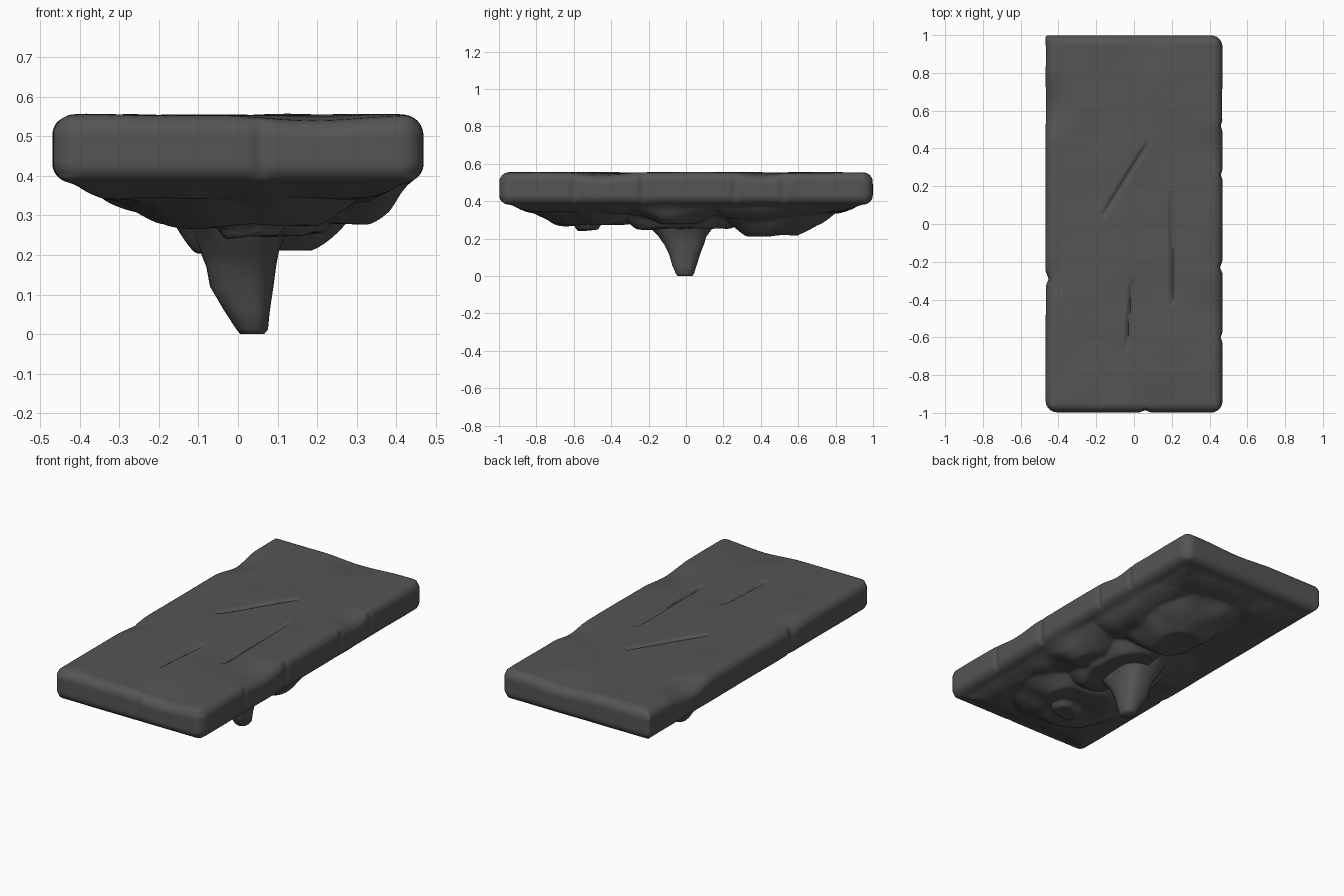
import bpy, bmesh, math
from mathutils import Vector, noise

if "Cube" in bpy.data.objects:
    bpy.data.objects.remove(bpy.data.objects["Cube"])

HX, HY, Z0, Z1 = 0.468, 0.998, 0.383, 0.553

def smooth(a, b, t):
    t = max(0.0, min(1.0, (t - a) / (b - a)))
    return t * t * (3 - 2 * t)

def finish(bm, name):
    bmesh.ops.recalc_face_normals(bm, faces=bm.faces)
    me = bpy.data.meshes.new(name)
    bm.to_mesh(me)
    bm.free()
    ob = bpy.data.objects.new(name, me)
    bpy.context.collection.objects.link(ob)
    mat = bpy.data.materials.get("dark_stone") or bpy.data.materials.new("dark_stone")
    mat.diffuse_color = (0.09, 0.09, 0.09, 1)
    mat.use_nodes = True
    mat.node_tree.nodes["Principled BSDF"].inputs["Base Color"].default_value = mat.diffuse_color
    me.materials.append(mat)
    bpy.context.view_layer.objects.active = ob
    ob.select_set(True)
    bpy.ops.object.shade_smooth_by_angle(angle=math.radians(60))
    ob.select_set(False)

# Cracks cut in the top: start, end
CRACKS = [((-0.16, 0.05), (0.07, 0.42)), ((0.20, 0.16), (0.205, -0.42)),
          ((-0.01, -0.31), (-0.035, -0.65))]
# Chips in the rim: x, y, size
CHIPS = [(0.47, 0.26, 0.012), (0.47, -0.23, 0.016), (0.47, 0.52, 0.012), (0.47, -0.6, 0.012),
         (-0.47, -0.29, 0.02), (0.06, -1.0, 0.016)]
# Worn dips along the top rim: x, y, radius, depth
DIPS = [(-0.47, 0.62, 0.20, 0.030), (0.47, 0.40, 0.16, 0.018), (0.47, -0.45, 0.22, 0.018),
        (0.20, -1.0, 0.25, 0.014), (-0.47, -0.30, 0.15, 0.012), (0.1, 1.0, 0.25, 0.012)]
# Rock lumps below: x, y, half width, half length, turn, lowest z, flat share
LUMPS = [(0.09, 0.47, 0.25, 0.34, 0.15, 0.217, 0.40),
         (0.12, 0.42, 0.32, 0.40, 0.1, 0.290, 0.40),
         (0.00, -0.50, 0.30, 0.30, -0.3, 0.275, 0.62),
         (0.03, -0.53, 0.13, 0.10, 0.2, 0.243, 0.50),
         (0.00, 0.00, 0.36, 0.30, 0.4, 0.250, 0.15),
         (-0.09, -0.02, 0.11, 0.15, 0.3, 0.205, 0.15),
         (0.10, -0.02, 0.17, 0.38, 0.0, 0.255, 0.60),
         (0.25, -0.05, 0.20, 0.27, 0.2, 0.280, 0.30)]

def crack_depth(x, y):
    best = 0
    for a, b in CRACKS:
        a, b, p = Vector(a), Vector(b), Vector((x, y))
        t = max(0, min(1, (p - a).dot(b - a) / (b - a).length_squared))
        d = (p - a - (b - a) * t).length
        taper = 0.5 + 0.5 * min(1, 6 * t, 6 * (1 - t))
        best = max(best, 0.018 * taper * max(0, 1 - d / 0.017))
    return best

def rim_wear(x, y):
    return sum(d * smooth(1, 0, math.hypot(x - cx, y - cy) / r) for cx, cy, r, d in DIPS)

def underside(x, y):
    edge = min(0.47 - abs(x), (1 - abs(y)) * 0.8)
    base = 0.042 * smooth(0.02, 0.16, edge)
    drop = base
    for i, (cx, cy, rx, ry, turn, z, flat) in enumerate(LUMPS):
        c, s = math.cos(turn), math.sin(turn)
        u = ((x - cx) * c + (y - cy) * s) / rx
        v = (-(x - cx) * s + (y - cy) * c) / ry
        d = (abs(u) ** 2.5 + abs(v) ** 2.5) ** (1 / 2.5)
        d += 0.14 * noise.noise((x * 6 + i * 7, y * 6, i))
        k = max(0, min(1, (1 - d) / (1 - flat)))
        k = 0.75 * k + 0.25 * k * k * (3 - 2 * k)
        drop = max(drop, base + (Z0 - z - base) * k)
    drop += 0.012 * noise.noise((x * 7, y * 7, 3)) * smooth(0.03, 0.12, edge)
    return drop * smooth(0.015, 0.09, edge)

# Slab with its lumpy underside: a finely divided box, rounded and carved
bm = bmesh.new()
NX, NY, NZ = 100, 200, 16
cache = {}
def vert(i, j, k):
    if (i, j, k) not in cache:
        cache[i, j, k] = bm.verts.new((HX * (2 * i / NX - 1), HY * (2 * j / NY - 1),
                                       Z0 + (Z1 - Z0) * k / NZ))
    return cache[i, j, k]
def face(*keys):
    bm.faces.new([vert(*q) for q in keys])
for i in range(NX):
    for j in range(NY):
        for k in (0, NZ):
            face((i, j, k), (i + 1, j, k), (i + 1, j + 1, k), (i, j + 1, k))
    for k in range(NZ):
        for j in (0, NY):
            face((i, j, k), (i + 1, j, k), (i + 1, j, k + 1), (i, j, k + 1))
for j in range(NY):
    for k in range(NZ):
        for i in (0, NX):
            face((i, j, k), (i, j + 1, k), (i, j + 1, k + 1), (i, j, k + 1))

for (i, j, k), v in cache.items():
    p = v.co.copy()
    # Upright corners round more in plan; the back left one stays sharp
    sharp = p.x < 0 and p.y > 0.6
    corner = 0.012 if sharp else 0.06
    flat = Vector((max(-HX + corner, min(HX - corner, p.x)),
                   max(-HY + corner, min(HY - corner, p.y)), p.z))
    off = p - flat
    if off.length > corner:
        p = flat + off.normalized() * max(abs(off.x), abs(off.y))
    # Soft top and bottom rims
    r = 0.05
    inner = Vector((max(-HX + r, min(HX - r, p.x)), max(-HY + r, min(HY - r, p.y)),
                    max(Z0 + r, min(Z1 - r, p.z))))
    off = p - inner
    plan = max(abs(off.x), abs(off.y)) if sharp else math.hypot(off.x, off.y)
    full = math.hypot(plan, off.z)
    if full > 1e-6:
        p = inner + off * (min(max(plan, abs(off.z)), r) / full)
    x, y = p.x, p.y
    wob = 0.006 * noise.noise((x * 4, y * 4, 9))
    if max(abs(x) / HX, abs(y) / HY) > 0.93:
        p.x += 0.5 * wob
        p.y += 0.3 * wob
        for cx, cy, s in CHIPS:
            f = max(0, 1 - math.hypot(x - cx, y - cy) / (2 * s))
            if abs(cx) > 0.4:
                p.x -= math.copysign(s * 0.8 * f, cx)
            else:
                p.y -= math.copysign(s * 0.8 * f, cy)
    p.z -= rim_wear(x, y) * smooth(Z0, Z1, v.co.z)
    if k == NZ:
        p.z += wob * smooth(0, 0.08, min(HX - abs(x), HY - abs(y))) - crack_depth(x, y)
    if k == 0:
        p.z -= underside(x, y)
    v.co = p
finish(bm, "slab")

# Tapered stem the slab rests on: z, centre x, centre y, half width, half depth
STEM = [(0.0, 0.036, -0.005, 0.030, 0.038), (0.012, 0.036, -0.006, 0.040, 0.048),
        (0.06, 0.024, -0.01, 0.058, 0.066), (0.12, 0.012, -0.01, 0.080, 0.085),
        (0.17, 0.01, -0.01, 0.088, 0.108), (0.21, 0.005, -0.015, 0.10, 0.128),
        (0.25, 0.0, -0.02, 0.12, 0.16), (0.30, 0.0, -0.02, 0.15, 0.19)]
bm = bmesh.new()
N = 28
rings = []
for z, cx, cy, rx, ry in STEM:
    ring = []
    for i in range(N):
        a = 2 * math.pi * i / N
        c, s = math.cos(a), math.sin(a)
        w = 1 + 0.10 * noise.noise((c * 1.5, s * 1.5, z * 6)) * min(1, z * 8)
        ring.append(bm.verts.new((cx + rx * w * math.copysign(abs(c) ** 0.85, c),
                                  cy + ry * w * math.copysign(abs(s) ** 0.85, s), z)))
    rings.append(ring)
for a, b in zip(rings, rings[1:]):
    for i in range(N):
        bm.faces.new((a[i], a[(i + 1) % N], b[(i + 1) % N], b[i]))
bm.faces.new(rings[0])
bm.faces.new(rings[-1])
finish(bm, "stem")
